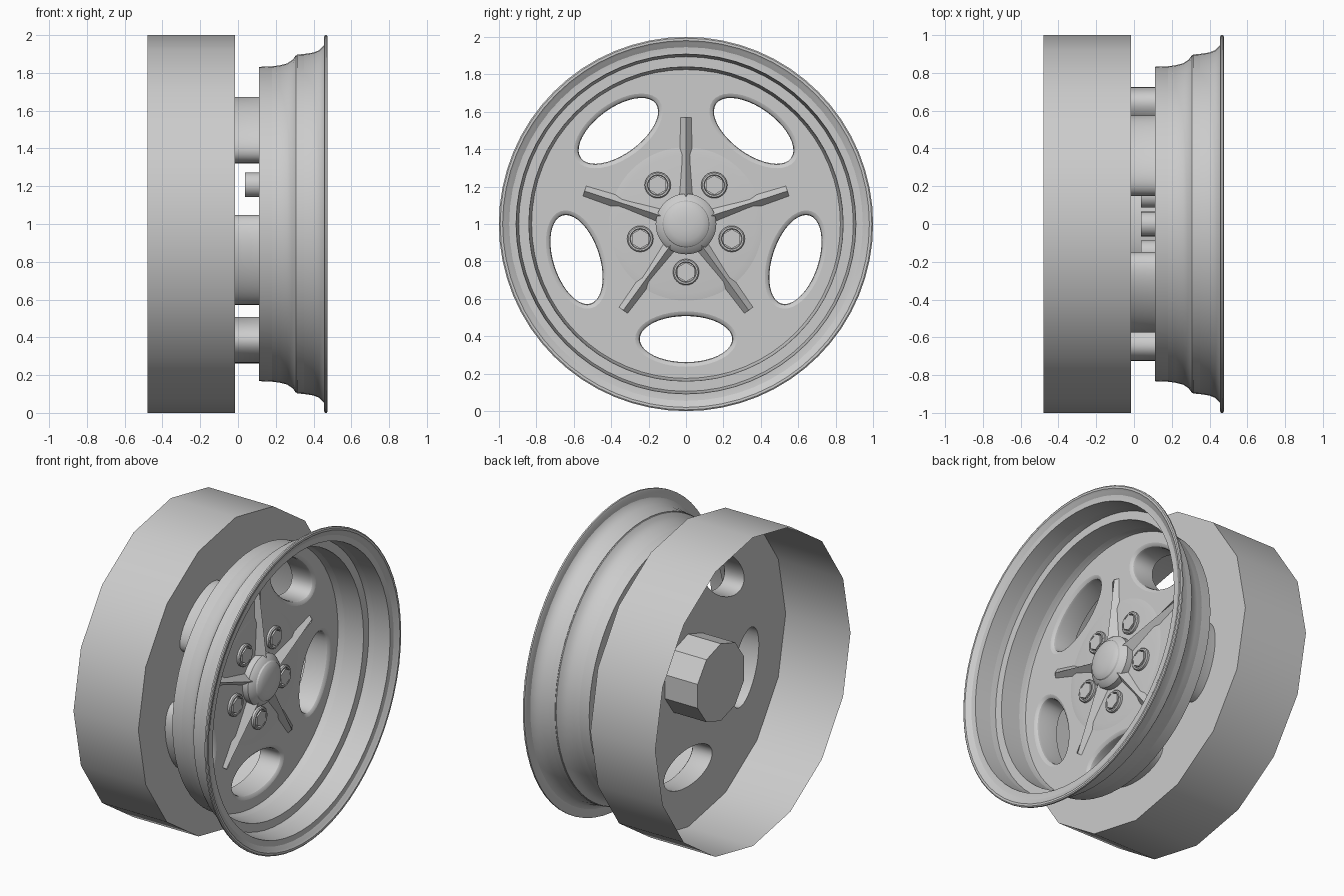
import bpy, bmesh
from math import sin, cos, pi, tau
from mathutils import Matrix

cube = bpy.data.objects.get("Cube")
if cube:
    bpy.data.objects.remove(cube)

metal = bpy.data.materials.new("grey_metal")
metal.use_nodes = True
GREY = (0.6, 0.6, 0.6, 1)
metal.diffuse_color = GREY
metal.node_tree.nodes["Principled BSDF"].inputs["Base Color"].default_value = GREY

BACK_X, FACE_X, RIM_BACK = -0.015, 0.14, 0.112   # main planes along the axle
ANGLES = [i * tau / 5 for i in range(5)]


def finish(name, bm):
    bmesh.ops.remove_doubles(bm, verts=bm.verts, dist=0.0005)
    bmesh.ops.recalc_face_normals(bm, faces=bm.faces)
    mesh = bpy.data.meshes.new(name)
    bm.to_mesh(mesh)
    bm.free()
    obj = bpy.data.objects.new(name, mesh)
    bpy.context.collection.objects.link(obj)
    mesh.materials.append(metal)
    bpy.ops.object.select_all(action='DESELECT')
    obj.select_set(True)
    bpy.context.view_layer.objects.active = obj
    bpy.ops.object.shade_smooth_by_angle(angle=pi / 6)
    return obj


def circle(x, r, n):
    return [(x, r * sin(k * tau / n), r * cos(k * tau / n)) for k in range(n)]


def slot(x, grow, angle, n=40):
    """Oval outline for one of the five openings, the first at the bottom."""
    turn = Matrix.Rotation(angle, 3, 'X')
    return [turn @ Matrix.Identity(3) @ v for v in oval(x, grow, n)]


def oval(x, grow, n):
    from mathutils import Vector
    return [Vector((x, (0.247 + grow) * cos(k * tau / n),
                    -0.615 + (0.123 + grow) * sin(k * tau / n))) for k in range(n)]


def loft(bm, loops):
    rings = [[bm.verts.new(p) for p in loop] for loop in loops]
    n = len(rings[0])
    for a, b in zip(rings, rings[1:]):
        for k in range(n):
            m = (k + 1) % n
            bm.faces.new((a[k], a[m], b[m], b[k]))
    return rings


def lathe(name, profile, n, caps=(False, False), y=0, z=0):
    """Turn (x, radius) points around the axle; optionally close the ends."""
    bm = bmesh.new()
    rings = loft(bm, [circle(x, r, n) for x, r in profile])
    for closed, ring in zip(caps, (rings[0], rings[-1])):
        if closed:
            bm.faces.new(ring)
    bmesh.ops.translate(bm, verts=bm.verts, vec=(0, y, z))
    return finish(name, bm)


def pierced_sheet(name, x, outline, grow):
    bm = bmesh.new()
    edges = []
    for loop in [outline] + [slot(x, grow, a) for a in ANGLES]:
        vs = [bm.verts.new(p) for p in loop]
        edges += [bm.edges.new((vs[k - 1], vs[k])) for k in range(len(vs))]
    bmesh.ops.triangle_fill(bm, use_beauty=True, edges=edges, normal=(1, 0, 0))
    return finish(name, bm)


# Inner drum, open at the rear, with its pierced web and closed hub
lathe("drum_wall", [(-0.48, 1), (BACK_X, 1)], 16)
pierced_sheet("drum_web", BACK_X, circle(BACK_X, 1, 16), 0)
lathe("rear_hub", [(BACK_X, 0.25), (-0.25, 0.25)], 10, (False, True))

# Stepped outer rim with flat-backed lip and rounded bowls inside
lathe("rim", [(RIM_BACK, 0.832), (0.312, 0.84), (0.312, 0.897), (0.455, 0.908),
              (0.455, 0.99), (0.46, 1), (0.47, 1), (0.475, 0.993), (0.475, 0.98),
              (0.465, 0.968), (0.455, 0.945), (0.43, 0.92), (0.4, 0.908),
              (0.35, 0.9), (0.306, 0.893), (0.29, 0.87), (0.26, 0.85),
              (0.22, 0.84), (0.16, 0.832), (FACE_X, 0.825)], 64)

# Wheel face, its back, and the raised middle
pierced_sheet("wheel_face", FACE_X, circle(FACE_X, 0.825, 64), 0.025)
pierced_sheet("wheel_face_back", RIM_BACK, circle(RIM_BACK, 0.832, 64), 0)
lathe("face_centre", [(FACE_X, 0.41), (0.146, 0.37)], 64, (False, True))

# Oval tubes with rounded mouths, joining the face to the drum web
bm = bmesh.new()
for a in ANGLES:
    loft(bm, [slot(x, g, a) for x, g in ((BACK_X, 0), (0.115, 0), (0.128, 0.004),
                                        (0.136, 0.013), (FACE_X, 0.025))])
finish("opening_tubes", bm)

# Centre cap with shallow dome
dome = [(0.215 + 0.035 * sin(t * pi / 12), 0.125 * cos(t * pi / 12)) for t in range(6)]
lathe("centre_cap", [(FACE_X, 0.162), (0.185, 0.162), (0.2, 0.15)] + dome, 48, (False, True))

# Five tapering ridged ribs, the first pointing up
bm = bmesh.new()
for a in ANGLES:
    pts = [(FACE_X, -0.042, 0.1), (FACE_X, 0.042, 0.1), (0.21, 0, 0.1),
           (FACE_X, -0.028, 0.57), (FACE_X, 0.028, 0.57), (FACE_X + 0.012, 0, 0.57)]
    v = [bm.verts.new(p) for p in pts]
    for f in ((0, 2, 1), (3, 4, 5), (0, 3, 5, 2), (1, 2, 5, 4), (0, 1, 4, 3)):
        bm.faces.new([v[i] for i in f])
    bmesh.ops.rotate(bm, verts=v, matrix=Matrix.Rotation(a, 3, 'X'))
finish("ribs", bm)

# Wheel bolts: rear sleeve, collar and hexagon head
for i, a in enumerate(ANGLES):
    y, z = 0.257 * sin(a), 1 - 1 - 0.257 * cos(a)
    lathe(f"bolt_sleeve_{i + 1}", [(0.036, 0.065), (FACE_X, 0.065)], 24, (True, False), y, z)
    lathe(f"bolt_collar_{i + 1}", [(FACE_X, 0.07), (0.16, 0.07), (0.166, 0.064),
                                  (0.166, 0.055), (0.148, 0.052)], 24, (False, False), y, z)
    lathe(f"bolt_head_{i + 1}", [(FACE_X, 0.052), (0.17, 0.052)], 6, (False, True), y, z)

# Stand the wheel on the ground
for obj in bpy.context.collection.objects:
    if metal.name in obj.data.materials if obj.type == 'MESH' else False:
        obj.location.z = 1
